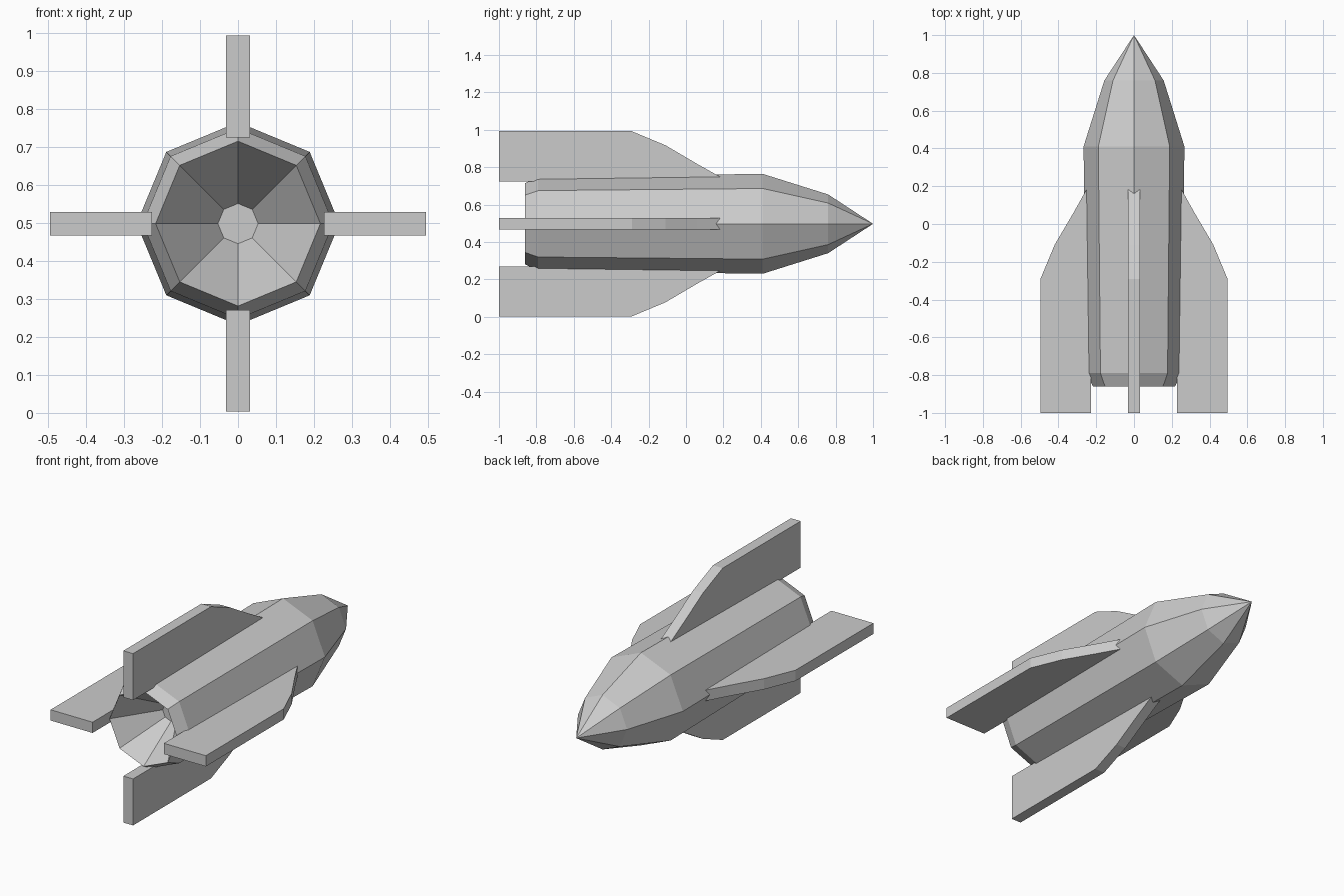
import bpy, bmesh
from math import sin, cos, pi
from mathutils import Matrix

if "Cube" in bpy.data.objects:
    bpy.data.objects.remove(bpy.data.objects["Cube"])

CENTRE_Z = 0.4975


def finish(bm, name):
    bmesh.ops.recalc_face_normals(bm, faces=bm.faces)
    mesh = bpy.data.meshes.new(name)
    bm.to_mesh(mesh)
    bm.free()
    obj = bpy.data.objects.new(name, mesh)
    obj.location.z = CENTRE_Z
    bpy.context.collection.objects.link(obj)
    return obj


def lathe_y(name, profile, sides=8):
    """Revolve (y, radius) pairs around the y axis; ends with radius 0 become points."""
    bm = bmesh.new()
    rings = []
    for y, r in profile:
        n = sides if r > 0 else 1
        rings.append([bm.verts.new((r * sin(2 * pi * i / sides), y,
                                    r * cos(2 * pi * i / sides))) for i in range(n)])
    for a, b in zip(rings, rings[1:]):
        for i in range(sides):
            j = (i + 1) % sides
            if len(a) == 1:
                bm.faces.new((a[0], b[i], b[j]))
            else:
                bm.faces.new((a[i], a[j], b[j], b[i]))
    bm.faces.new(rings[-1])
    return finish(bm, name)


def fin(name, angle, half=0.031):
    """Extruded plate with a swept leading edge, turned about the body axis."""
    outline = [(-1, 0.227), (-1, 0.495), (-0.29, 0.495), (-0.11, 0.42),
               (0.06, 0.32), (0.185, 0.25), (0.225, 0.227)]
    bm = bmesh.new()
    face = bm.faces.new([bm.verts.new((-half, y, r)) for y, r in outline])
    ext = bmesh.ops.extrude_face_region(bm, geom=[face])
    moved = [v for v in ext["geom"] if isinstance(v, bmesh.types.BMVert)]
    bmesh.ops.translate(bm, verts=moved, vec=(2 * half, 0, 0))
    bmesh.ops.rotate(bm, verts=bm.verts, matrix=Matrix.Rotation(angle, 3, 'Y'))
    return finish(bm, name)


# eight-sided hull: nose, barrel, tail chamfer, then the hollow exhaust cone
lathe_y("hull", [(1, 0), (0.76, 0.157), (0.41, 0.267), (-0.79, 0.251),
                 (-0.86, 0.217), (-0.61, 0.053)])

# four tail fins
for k, side in enumerate(("top", "right", "bottom", "left")):
    fin(side + "_fin", k * pi / 2)
